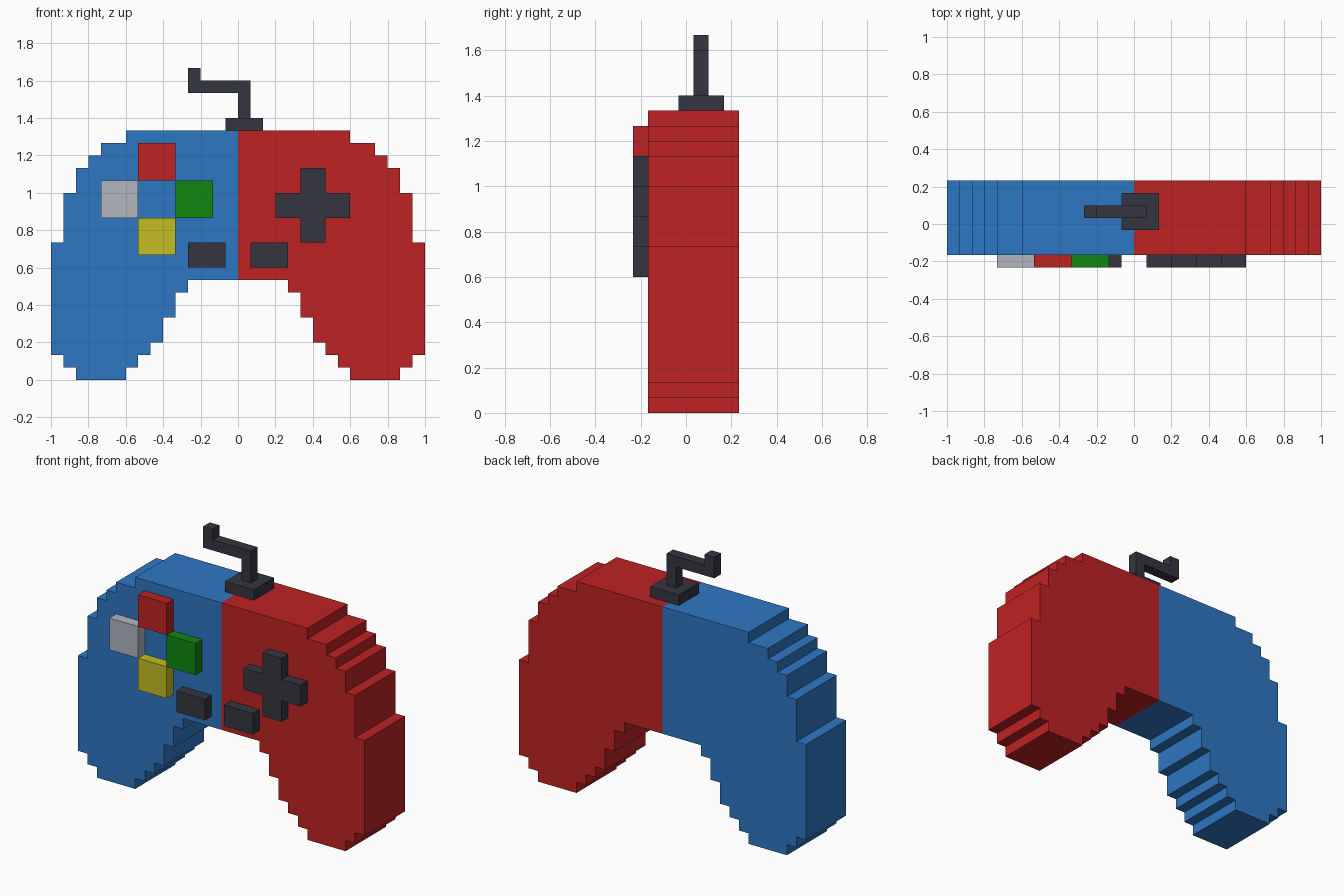
import bpy, bmesh

if "Cube" in bpy.data.objects:
    bpy.data.objects.remove(bpy.data.objects["Cube"], do_unlink=True)

U = 1 / 15  # one block of the stepped design


def material(name, srgb):
    lin = [((c / 255 + 0.055) / 1.055) ** 2.4 for c in srgb]
    m = bpy.data.materials.new(name)
    m.use_nodes = True
    m.diffuse_color = (*lin, 1)
    m.node_tree.nodes["Principled BSDF"].inputs["Base Color"].default_value = (*lin, 1)
    return m


RED = material("red", (190, 34, 35))
BLUE = material("blue", (46, 119, 195))
DARK = material("charcoal", (53, 53, 65))
GREY = material("light grey", (178, 182, 192))
GREEN = material("green", (16, 135, 17))
YELLOW = material("yellow", (195, 189, 33))


def extrude_outline(bm, outline, y0, y1, mat_index=0):
    """Extrude an x-z outline, given in blocks, from y0 to y1."""
    face = bm.faces.new([bm.verts.new((x * U, y0 * U, z * U)) for x, z in outline])
    geom = bmesh.ops.extrude_face_region(bm, geom=[face], use_keep_orig=True)["geom"]
    moved = [v for v in geom if isinstance(v, bmesh.types.BMVert)]
    bmesh.ops.translate(bm, verts=moved, vec=(0, (y1 - y0) * U, 0))
    for f in {f for v in moved for f in v.link_faces} | {face}:
        f.material_index = mat_index


def finish(bm, name, mats):
    bmesh.ops.remove_doubles(bm, verts=bm.verts, dist=1e-5)
    bmesh.ops.recalc_face_normals(bm, faces=bm.faces)
    mesh = bpy.data.meshes.new(name)
    bm.to_mesh(mesh)
    bm.free()
    for m in mats:
        mesh.materials.append(m)
    ob = bpy.data.objects.new(name, mesh)
    bpy.context.collection.objects.link(ob)


def prism(name, outline, y0, y1, mat):
    bm = bmesh.new()
    extrude_outline(bm, outline, y0, y1)
    finish(bm, name, [mat])


def rect(x0, x1, z0, z1):
    return [(x0, z0), (x1, z0), (x1, z1), (x0, z1)]


def stairs(steps):
    """Turn (x, z_bottom, z_top) steps into outline corners."""
    return [p for x, z0, z1 in steps for p in ((x, z0), (x, z1))]


# Body: one half outline, mirrored, welded at the seam and coloured by side
outer = stairs([(13, 0, 1), (14, 1, 2), (15, 2, 11), (14, 11, 15),
                (13, 15, 17), (12, 17, 18), (11, 18, 19), (9, 19, 20)])
inner = stairs([(9, 0, 1), (8, 1, 2), (7, 2, 3), (6, 3, 5), (5, 5, 7), (4, 7, 8)])
half = outer + [(0, 20), (0, 8)] + inner[::-1]
bm = bmesh.new()
for index, side in enumerate((1, -1)):
    extrude_outline(bm, [(side * x, z) for x, z in half], -2.5, 3.5, index)
seam = [f for f in bm.faces if all(abs(v.co.x) < 1e-6 for v in f.verts)]
bmesh.ops.delete(bm, geom=seam, context='FACES')
finish(bm, "controller_body", [RED, BLUE])

# Front buttons
for name, box, mat in (
        ("top_button", (-8, -5, 16, 19), RED),
        ("outer_button", (-11, -8, 13, 16), GREY),
        ("inner_button", (-5, -2, 13, 16), GREEN),
        ("bottom_button", (-8, -5, 10, 13), YELLOW),
        ("right_menu_button", (-4, -1, 9, 11), DARK),
        ("left_menu_button", (1, 4, 9, 11), DARK)):
    prism(name, rect(*box), -3.5, -2.5, mat)

# Cross-shaped direction pad
cross = [(5, 11), (7, 11), (7, 13), (9, 13), (9, 15), (7, 15),
         (7, 17), (5, 17), (5, 15), (3, 15), (3, 13), (5, 13)]
prism("direction_pad", cross, -3.5, -2.5, DARK)

# Cable with its socket on top
prism("cable_socket", rect(-1, 2, 20, 21), -0.5, 2.5, DARK)
cable = [(0, 21), (1, 21), (1, 24), (-3, 24), (-3, 25), (-4, 25), (-4, 23), (0, 23)]
prism("cable", cable, 0.5, 1.5, DARK)
